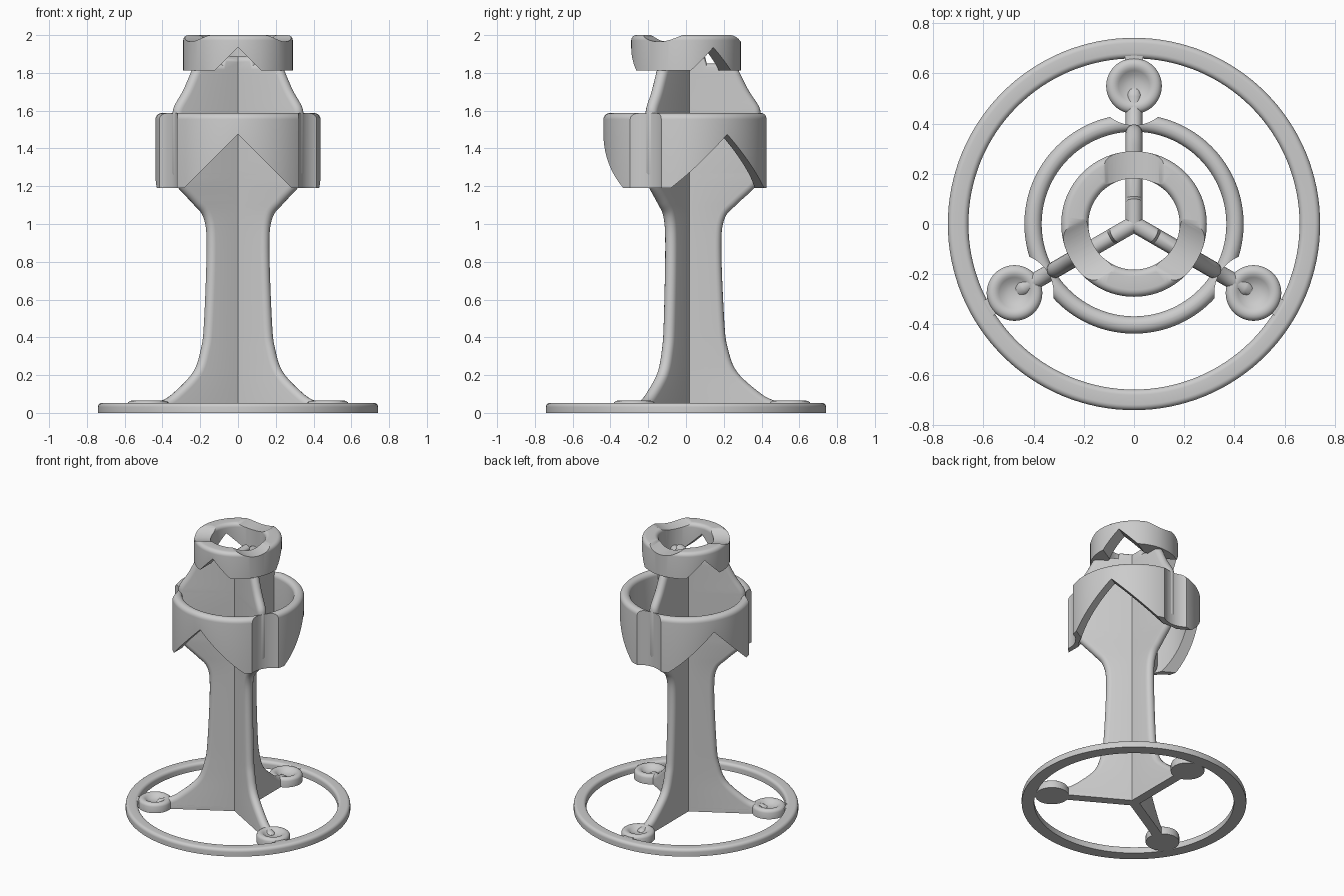
import bpy, bmesh
from math import sin, cos, pi, radians
from mathutils import Vector, Matrix

if "Cube" in bpy.data.objects:
    bpy.data.objects.remove(bpy.data.objects["Cube"])

FIN_ANGLES = [radians(a) for a in (90, 210, 330)]
GAP_ANGLES = [radians(a) for a in (-90, 30, 150)]


def finish(name, bm, smooth=True):
    bmesh.ops.remove_doubles(bm, verts=bm.verts, dist=1e-5)
    bmesh.ops.recalc_face_normals(bm, faces=bm.faces)
    mesh = bpy.data.meshes.new(name)
    bm.to_mesh(mesh)
    bm.free()
    ob = bpy.data.objects.new(name, mesh)
    bpy.context.collection.objects.link(ob)
    if smooth:
        shade(ob)
    return ob


def shade(ob):
    bpy.ops.object.select_all(action='DESELECT')
    ob.select_set(True)
    bpy.context.view_layer.objects.active = ob
    bpy.ops.object.shade_smooth_by_angle(angle=radians(35))


def revolve(name, profile, n=96, at=(0, 0), smooth=True):
    bm = bmesh.new()
    loops = [[bm.verts.new((at[0] + r * cos(2 * pi * i / n), at[1] + r * sin(2 * pi * i / n), z))
              for r, z in profile] for i in range(n)]
    m = len(profile)
    for i in range(n):
        a, b = loops[i], loops[(i + 1) % n]
        for j in range(m):
            k = (j + 1) % m
            if profile[j][0] + profile[k][0] > 0:
                bm.faces.new((a[j], b[j], b[k], a[k]))
    return finish(name, bm, smooth)


def ring_profile(ri, ro, z0, z1, b):
    """Band section with both top corners rounded."""
    steps = [pi / 2 * i / 6 for i in range(7)]
    outer = [(ro - b + b * cos(t), z1 - b + b * sin(t)) for t in steps]
    inner = [(ri + b - b * sin(t), z1 - b + b * cos(t)) for t in steps]
    return [(ri, z0), (ro, z0)] + outer + inner


def cut(ob, cutters):
    for c in cutters:
        mod = ob.modifiers.new("cut", 'BOOLEAN')
        mod.operation, mod.solver, mod.object = 'DIFFERENCE', 'EXACT', c
        bpy.context.view_layer.objects.active = ob
        bpy.ops.object.modifier_apply(modifier=mod.name)
        bpy.data.objects.remove(c)
    shade(ob)


def notch_cutter(angle, apex, z0):
    """Triangular prism pointing outwards, 45 degree slopes."""
    bm = bmesh.new()
    h = apex - z0 + 0.05
    tri = [(-h, apex - h), (h, apex - h), (0, apex)]
    a, b = [[bm.verts.new((r, y, z)) for y, z in tri] for r in (0.03, 0.6)]
    bm.faces.new(a)
    bm.faces.new(b)
    for i in range(3):
        j = (i + 1) % 3
        bm.faces.new((a[i], a[j], b[j], b[i]))
    bm.transform(Matrix.Rotation(angle, 4, 'Z'))
    return finish("notch_cutter", bm, False)


def cylinder_cutter(radius, depth, matrix):
    bm = bmesh.new()
    bmesh.ops.create_cone(bm, cap_ends=True, segments=96, radius1=radius, radius2=radius,
                          depth=depth, matrix=matrix)
    return finish("round_cutter", bm, False)


def smooth_path(pts, n=6):
    p = [Vector(q) for q in pts]
    p = [2 * p[0] - p[1]] + p + [2 * p[-1] - p[-2]]
    out = []
    for i in range(1, len(p) - 2):
        a, b, c, d = p[i - 1:i + 3]
        for t in [k / n for k in range(n)]:
            out.append(0.5 * (2 * b + (c - a) * t + (2 * a - 5 * b + 4 * c - d) * t * t
                              + (3 * b - a - 3 * c + d) * t ** 3))
    return out + [p[-2]]


# Base ring
revolve("base_ring", ring_profile(0.66, 0.742, 0, 0.053, 0.022), 128)

# Upright fins with rounded outer edge
W = 0.033
lower = smooth_path([(0.52, 0.056), (0.46, 0.068), (0.39, 0.107), (0.27, 0.217), (0.222, 0.34),
                     (0.203, 0.48), (0.187, 0.88), (0.205, 1.03), (0.27, 1.105), (0.37, 1.2),
                     (0.397, 1.27)])
upper = smooth_path([(0.397, 1.58), (0.385, 1.625), (0.33, 1.71), (0.275, 1.82)])
path = ([Vector((0.54, 0)), Vector((0.54, 0.04))] + lower + upper
        + [Vector((0.24, 1.85)), Vector((0.11, 1.85)), Vector((0.10, 1.89)), Vector((0, 1.89))])
for n, ang in enumerate(FIN_ANGLES):
    bm = bmesh.new()
    prev = None
    first = None
    for i, p in enumerate(path):
        t = (path[min(i + 1, len(path) - 1)] - path[max(i - 1, 0)]).normalized()
        inset = p - W * Vector((t.y, -t.x))
        zi = max(inset.y, 0)
        sec = [(0, -W, zi)]
        for k in range(9):
            a = -pi / 2 + pi * k / 8
            q = inset + (p - inset) * cos(a)
            sec.append((max(q.x, 0), W * sin(a), max(q.y, 0)))
        sec.append((0, W, zi))
        row = [bm.verts.new(c) for c in sec]
        if prev:
            for k in range(len(row) - 1):
                bm.faces.new((prev[k], prev[k + 1], row[k + 1], row[k]))
        else:
            bm.faces.new(row)
        prev = row
    bm.transform(Matrix.Rotation(ang, 4, 'Z'))
    finish(f"fin_{n + 1}", bm)

    # Dished foot pad and its bridge to the base ring
    dish = [(0, 0), (0.111, 0), (0.111, 0.045), (0.106, 0.056), (0.096, 0.063), (0.085, 0.065),
            (0.072, 0.063), (0.062, 0.056), (0.045, 0.045), (0.025, 0.039), (0, 0.037)]
    revolve(f"foot_pad_{n + 1}", dish, 48, (0.55 * cos(ang), 0.55 * sin(ang)))
    bm = bmesh.new()
    bmesh.ops.create_cube(bm, size=1, matrix=Matrix.Rotation(ang, 4, 'Z')
                          @ Matrix.Translation((0.66, 0, 0.025)) @ Matrix.Diagonal((0.05, 0.07, 0.05, 1)))
    finish(f"pad_bridge_{n + 1}", bm, False)

# Middle collar: V notches between fins, vertical grooves in front of them
collar = revolve("middle_collar", ring_profile(0.368, 0.437, 1.19, 1.587, 0.033), 128, smooth=False)
cut(collar, [notch_cutter(a, 1.475, 1.19) for a in GAP_ANGLES]
    + [cylinder_cutter(0.156, 1.0, Matrix.Translation((0.55 * cos(a), 0.55 * sin(a), 1.4)))
       for a in FIN_ANGLES])

# Top collar: small V notches below, shallow scallops above the fins
top = revolve("top_collar", ring_profile(0.182, 0.29, 1.813, 2.0, 0.028), 128, smooth=False)
cut(top, [notch_cutter(a, 1.935, 1.813) for a in GAP_ANGLES]
    + [cylinder_cutter(0.22, 0.4, Matrix.Rotation(a, 4, 'Z') @ Matrix.Translation((0.3, 0, 2.185))
                       @ Matrix.Rotation(pi / 2, 4, 'Y')) for a in FIN_ANGLES])
